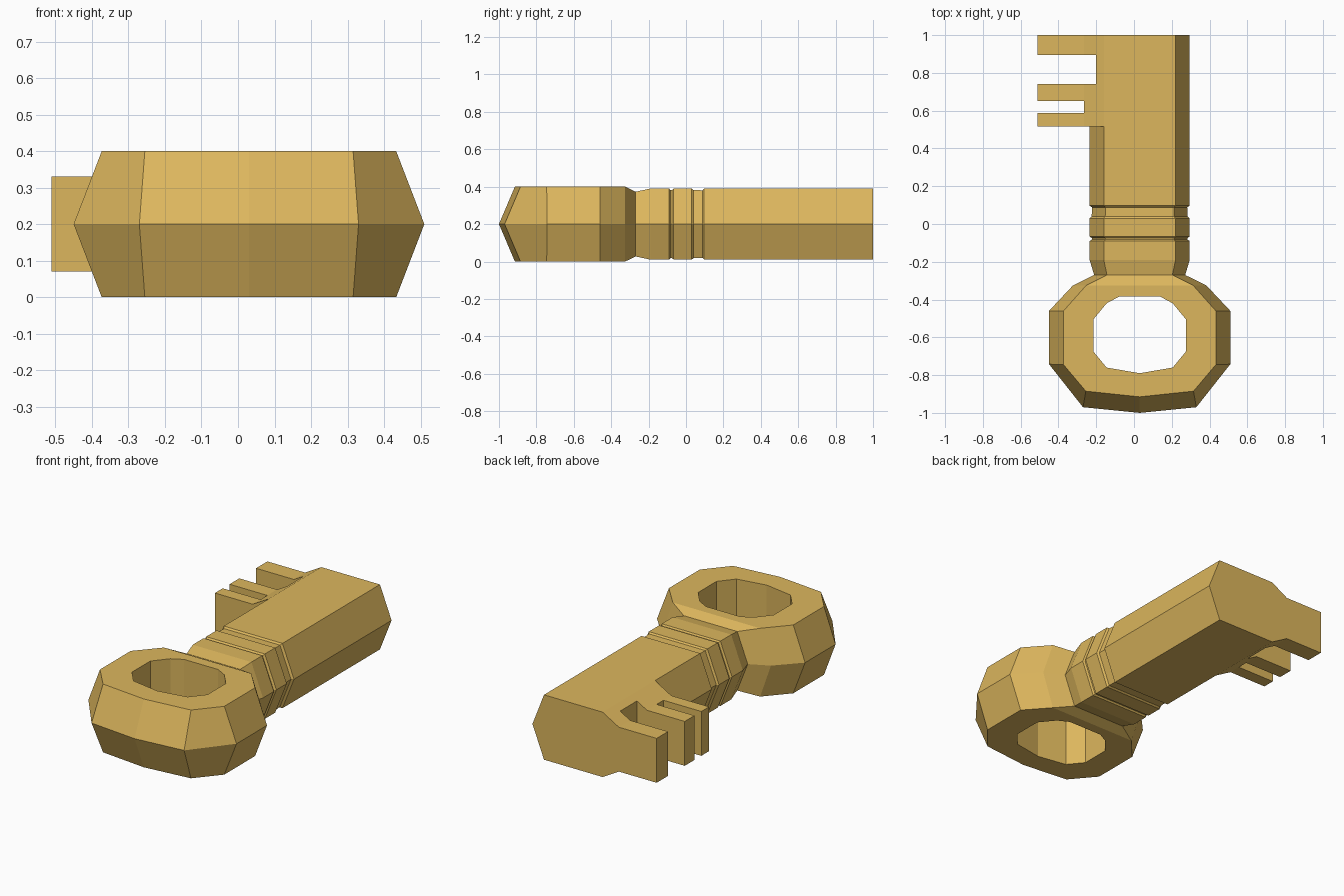
import bpy, bmesh

if "Cube" in bpy.data.objects:
    bpy.data.objects.remove(bpy.data.objects["Cube"])

CX, CZ = 0.03, 0.2          # axis of the key
TIP_CUT = [(0.515, -0.51), (0.587, -0.265), (0.65, -0.51),
           (0.74, -0.2), (0.895, -0.51), (1.0, None)]

brass = bpy.data.materials.new("brass")
brass.diffuse_color = (0.72, 0.47, 0.11, 1)
brass.use_nodes = True
brass.node_tree.nodes["Principled BSDF"].inputs["Base Color"].default_value = brass.diffuse_color


def loft(name, rings, cyclic=False, cap_end=False, open_y=None):
    """Skin a list of equal-length rings; coincident points are merged."""
    bm = bmesh.new()
    loops = [[bm.verts.new(p) for p in r] for r in rings]
    n = len(rings[0])
    pairs = list(zip(loops, loops[1:]))
    if cyclic:
        pairs.append((loops[-1], loops[0]))
    for a, b in pairs:
        for i in range(n):
            j = (i + 1) % n
            quad = [a[i], a[j], b[j], b[i]]
            if open_y is not None and all(abs(v.co.y - open_y) < 1e-4 for v in quad):
                continue
            bm.faces.new(quad)
    if cap_end:
        bm.faces.new(loops[-1])
    bmesh.ops.remove_doubles(bm, verts=bm.verts[:], dist=1e-4)
    bmesh.ops.recalc_face_normals(bm, faces=bm.faces[:])
    mesh = bpy.data.meshes.new(name)
    bm.to_mesh(mesh)
    bm.free()
    mesh.materials.append(brass)
    obj = bpy.data.objects.new(name, mesh)
    bpy.context.collection.objects.link(obj)
    return obj


# Bow: faceted ring, half outlines from the neck round to the front, mirrored
MID = [(.241, -.27), (.353, -.325), (.48, -.46), (.48, -.742), (.3, -.97), (0, -1)]
FLAT = [(.173, -.27), (.283, -.325), (.403, -.46), (.403, -.745), (.285, -.885), (0, -.915)]
RIM = [(.11, -.325)] + FLAT[1:]
HOLE = [(.11, -.385), (.175, -.42), (.245, -.505), (.245, -.675), (.175, -.76), (0, -.79)]


def outline(half, dz, neck_dz=None):
    h = [(x, y, dz if k or neck_dz is None else neck_dz) for k, (x, y) in enumerate(half)]
    full = [(-x, y, z) for x, y, z in h] + h[-2::-1]
    return [(CX + x, y, CZ + z) for x, y, z in full]


loft("bow", [outline(HOLE, -.2), outline(RIM, -.2), outline(FLAT, -.2, -.173),
             outline(MID, 0),
             outline(FLAT, .2, .173), outline(RIM, .2), outline(HOLE, .2)],
     cyclic=True, open_y=-.27)


# Shaft: hexagonal section with grooved collar
def section(y, top, shoulder, outer):
    """Right side of the hexagon plus a left side given by its upper points."""
    upper = [(CX + top[0], top[1]), (CX - top[0], top[1]), shoulder, outer]
    pts = upper + [(x, -z) for x, z in reversed(upper)]
    pts.append((CX + top[2], 0))
    return [(x, y, CZ + z) for x, z in pts]


def hexagon(y, s=1.0):
    t, h, m = .19 * s, .19 * s, .265 * s
    f = 0.35                                  # extra point on the left slope
    return section(y, (t, h, m), (CX - t - (m - t) * f, h * (1 - f)), (CX - m, 0))


# Bit: wider left side, notched by pulling the outline in
def bit(y, limit):
    x = max(limit, -.265)
    z = .19 - .06 * (-.16 - x) / .105
    return section(y, (.19, .19, .265), (x, z), (limit, .13))


rings = [hexagon(-.27, .241 / .265)]
rings[0] = section(-.27, (.173, .173, .241), (CX - .173 - .068 * .35, .173 * .65), (CX - .241, 0))
for y, s in [(-.19, 1), (-.09, 1), (-.083, .955), (-.075, .955), (-.066, 1), (.03, 1),
             (.04, .96), (.088, .95), (.097, 1), (.515, 1)]:
    rings.append(hexagon(y, s))
for (y0, limit), (y1, _) in zip(TIP_CUT, TIP_CUT[1:]):
    rings += [bit(y0, limit), bit(y1, limit)]
loft("shaft_and_bit", rings, cap_end=True)
